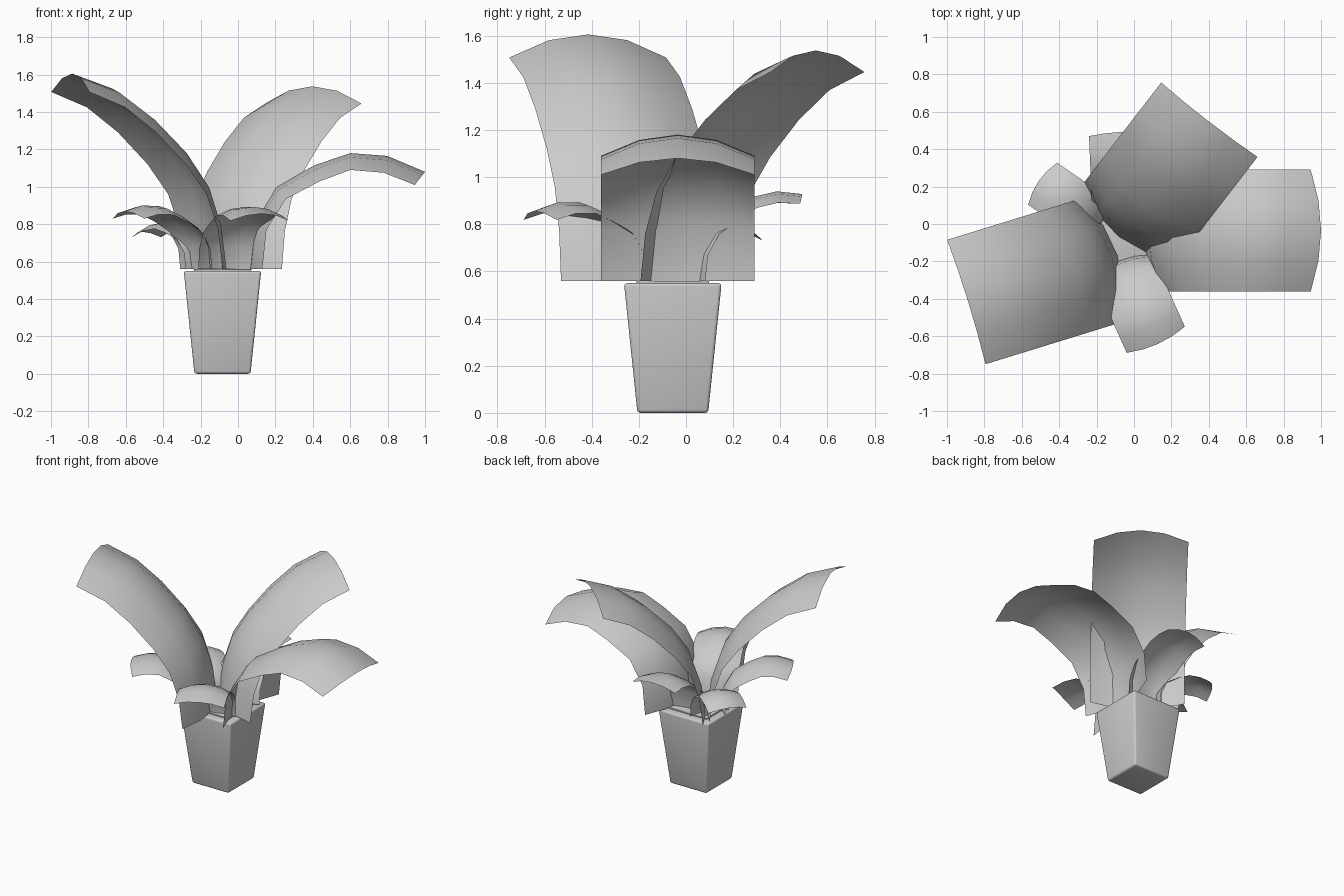
import bpy, bmesh, math
from mathutils import Vector

if "Cube" in bpy.data.objects:
    bpy.data.objects.remove(bpy.data.objects["Cube"])

POT = Vector((-0.083, -0.056, 0))
BASE_Z = 0.56
WIDTH = 0.696   # leaf width at scale 1

# Leaf side profiles (reach, height): midrib and side edge, upright and drooping
UP_MID = [(0, 0), (.03, .235), (.10, .45), (.228, .64), (.41, .82), (.61, .965), (.835, 1.045)]
UP_EDGE = [(.10, 0), (.127, .215), (.19, .40), (.305, .56), (.47, .73), (.645, .865), (.845, .947)]
LOW_MID = [(0, 0), (.027, .257), (.16, .47), (.385, .594), (.588, .663), (.80, .647), (1.016, .556)]
LOW_EDGE = [(.086, 0), (.109, .225), (.22, .401), (.417, .503), (.588, .567), (.78, .551), (.957, .481)]


def finish(name, bm, angle=40):
    me = bpy.data.meshes.new(name)
    bm.to_mesh(me)
    bm.free()
    ob = bpy.data.objects.new(name, me)
    bpy.context.collection.objects.link(ob)
    bpy.ops.object.select_all(action='DESELECT')
    bpy.context.view_layer.objects.active = ob
    ob.select_set(True)
    bpy.ops.object.shade_smooth_by_angle(angle=math.radians(angle))
    return ob


def tapered_box(name, bottom, top, z0, z1, bevel):
    bm = bmesh.new()
    bmesh.ops.create_cube(bm, size=2)
    for v in bm.verts:
        half, z = (top, z1) if v.co.z > 0 else (bottom, z0)
        v.co = POT + Vector((v.co.x * half, v.co.y * half, z))
    bmesh.ops.bevel(bm, geom=bm.edges[:], offset=bevel, segments=3, profile=.5, affect='EDGES')
    return finish(name, bm)


def leaf(name, base, direction, scale, upright):
    """Arched sheet growing from base; upright 0 droops, 1 stands tall."""
    d = Vector(direction).normalized()
    side = Vector((d.y, -d.x))
    bm = bmesh.new()
    rows = []
    for um, ue, lm, le in zip(UP_MID, UP_EDGE, LOW_MID, LOW_EDGE):
        mid = Vector(lm) + (Vector(um) - Vector(lm)) * upright
        edge = Vector(le) + (Vector(ue) - Vector(le)) * upright
        row = []
        for u in (-1, -.5, 0, .5, 1):
            p = mid.lerp(edge, u * u) * scale
            xy = Vector(base) + d * p.x + side * (u * WIDTH / 2 * scale)
            row.append(bm.verts.new((xy.x, xy.y, BASE_Z + p.y)))
        rows.append(row)
    for a, b in zip(rows, rows[1:]):
        for i in range(4):
            bm.faces.new((a[i], b[i], b[i + 1], a[i + 1]))
    bmesh.ops.recalc_face_normals(bm, faces=bm.faces[:])
    return finish(name, bm, 60)


# Square tapered pot and the soil in its mouth
tapered_box("pot", 0.15, 0.207, 0, 0.55, 0.014)
tapered_box("soil", 0.15, 0.155, 0.53, 0.56, 0.004)

# Three large leaves
leaf("large_leaf_right", (.05, -.035), (1, 0), .935, 0)
leaf("large_leaf_back", (-.08, -.068), (.61, .79), .935, 1)
leaf("large_leaf_left", (-.089, -.168), (-.956, -.295), 1.0, 1)

# Four small leaves
leaf("small_leaf_front", (-.074, -.196), (.41, -.91), .49, .1)
leaf("small_leaf_back", (-.052, .03), (-.04, 1), .49, .4)
leaf("small_leaf_back_left", (-.176, 0), (-.824, .567), .392, -.1)
leaf("small_leaf_left", (-.186, -.142), (-.866, -.5), .49, .15)
